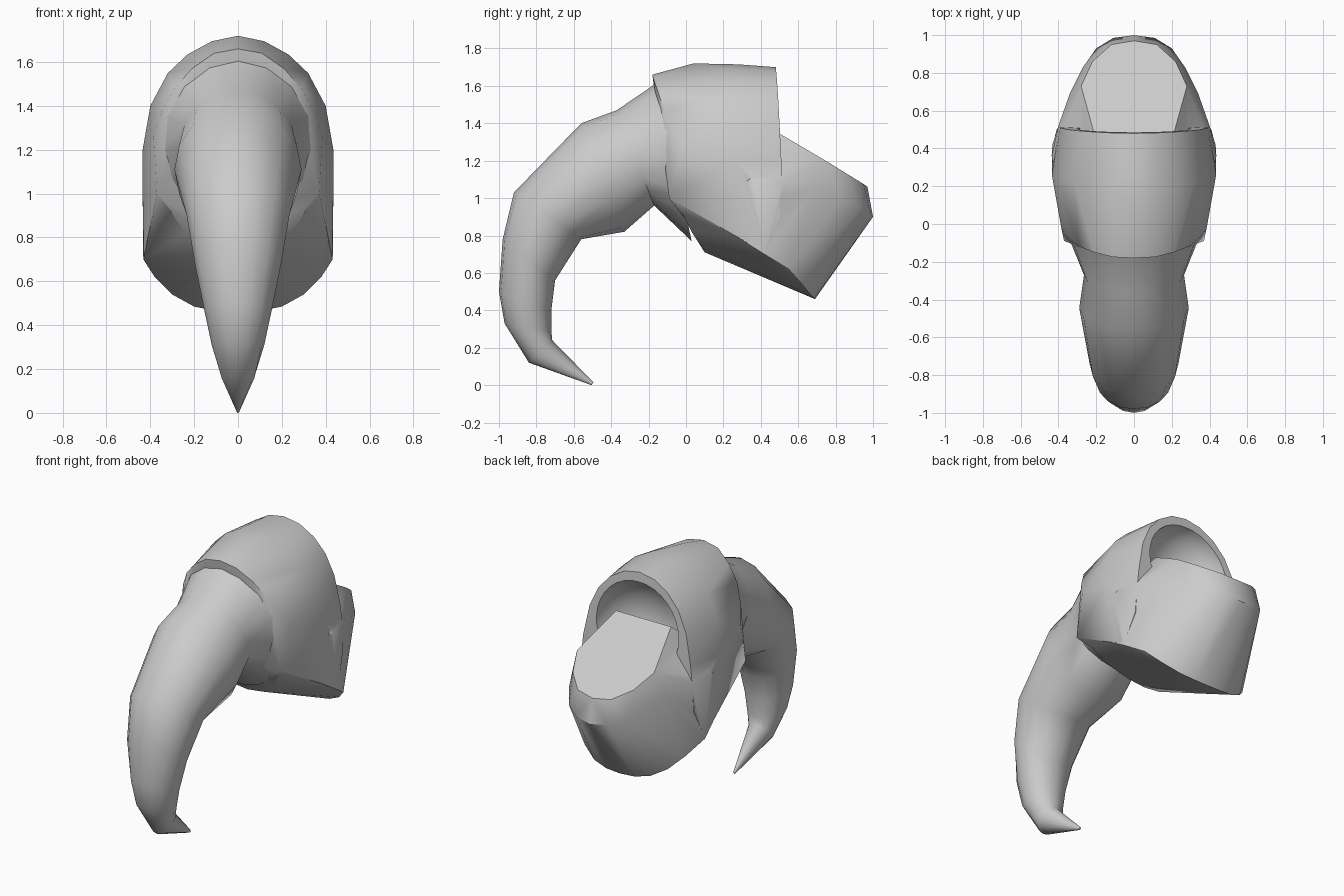
import bpy, bmesh, math
from mathutils import Vector

if "Cube" in bpy.data.objects:
    bpy.data.objects.remove(bpy.data.objects["Cube"])


def finish(ob, angle):
    bpy.ops.object.select_all(action='DESELECT')
    ob.select_set(True)
    bpy.context.view_layer.objects.active = ob
    bpy.ops.object.shade_smooth_by_angle(angle=math.radians(angle))


def to_object(name, bm):
    bmesh.ops.recalc_face_normals(bm, faces=bm.faces[:])
    me = bpy.data.meshes.new(name)
    bm.to_mesh(me)
    bm.free()
    ob = bpy.data.objects.new(name, me)
    bpy.context.collection.objects.link(ob)
    return ob


def hull(name, half):
    """Convex solid from right-half points mirrored over x = 0."""
    bm = bmesh.new()
    for p in {(s * x, y, z) for x, y, z in half for s in (1, -1)}:
        bm.verts.new(p)
    res = bmesh.ops.convex_hull(bm, input=bm.verts[:])
    junk = {g for k in ("geom_interior", "geom_unused") for g in res[k]
            if isinstance(g, bmesh.types.BMVert)}
    bmesh.ops.delete(bm, geom=list(junk), context='VERTS')
    return to_object(name, bm)


def boolean(ob, other, op):
    bpy.context.view_layer.objects.active = ob
    m = ob.modifiers.new(op, 'BOOLEAN')
    m.object, m.operation, m.solver = other, op, 'EXACT'
    bpy.ops.object.modifier_apply(modifier=m.name)
    bpy.data.objects.remove(other)


# curved claw: elliptical rings given by (top y, z, bottom y, z, half width)
rings = [(-.15, 1.62, .03, .77, .35), (-.37, 1.47, -.17, .96, .265),
         (-.56, 1.40, -.33, .82, .29), (-.92, 1.03, -.56, .78, .235),
         (-.98, .78, -.70, .56, .195), (-1.0, .50, -.72, .40, .15),
         (-.97, .33, -.72, .29, .12), (-.84, .12, -.715, .24, .08),
         (-.505, .0, -.495, .015, .006)]
N = 16
bm = bmesh.new()
loops = []
for ty, tz, by, bz, w in rings:
    top, bot = Vector((0, ty, tz)), Vector((0, by, bz))
    mid, half = (top + bot) / 2, (top - bot) / 2
    loops.append([bm.verts.new(mid + half * math.cos(a) + Vector((w * math.sin(a), 0, 0)))
                  for a in (2 * math.pi * i / N for i in range(N))])
for a, b in zip(loops, loops[1:]):
    for i in range(N):
        j = (i + 1) % N
        bm.faces.new((a[i], a[j], b[j], b[i]))
bm.faces.new(loops[0])
bm.faces.new(loops[-1])
finish(to_object("claw", bm), 50)

# hood that wraps the claw root: front lip, widest arch, rear arch, lower sides
hood = hull("claw_hood", [
    (0, -.18, 1.66), (.11, -.175, 1.64), (.21, -.15, 1.57), (.29, -.12, 1.48),
    (.35, -.07, 1.37), (.385, -.02, 1.26), (.37, -.09, 1.0),
    (0, .04, 1.72), (0, .28, 1.715), (.12, .2, 1.695), (.23, .2, 1.635),
    (.32, .22, 1.55), (.40, .24, 1.4), (.435, .26, 1.2), (.435, .3, 1.0),
    (0, .48, 1.70), (.11, .482, 1.68), (.21, .487, 1.62), (.29, .493, 1.53),
    (.35, .5, 1.4), (.39, .51, 1.2), (.40, .51, 1.1), (.41, .5, .9),
    (.43, .42, .71), (.2, .08, .8), (0, .12, .72)])

# lower body: flat sloping top, rounded back, shallow keeled underside
stub = hull("stub", [
    (.20, .44, 1.38), (.28, .73, 1.21), (.22, .86, 1.13), (.12, .95, 1.075), (0, .97, 1.06),
    (0, 1.0, .90), (.11, .985, .92), (.2, .93, .95), (.27, .83, 1.0),
    (.34, .69, 1.05), (.40, .52, 1.1), (.436, .36, 1.1),
    (0, .69, .46), (.1, .685, .465), (.2, .665, .485), (.3, .62, .54), (.38, .55, .62),
    (.432, .42, .7), (.36, -.06, 1.0), (0, .10, .71), (.12, .09, .73), (.24, .03, .82)])

# hollow under the rear arch, carved before joining so the slope stays whole
bm = bmesh.new()
bmesh.ops.create_uvsphere(bm, u_segments=24, v_segments=16, radius=1)
bmesh.ops.scale(bm, vec=(.30, .24, .30), verts=bm.verts)
bmesh.ops.translate(bm, vec=(0, .51, 1.34), verts=bm.verts)
boolean(hood, to_object("hollow", bm), 'DIFFERENCE')
boolean(hood, stub, 'UNION')
finish(hood, 38)
